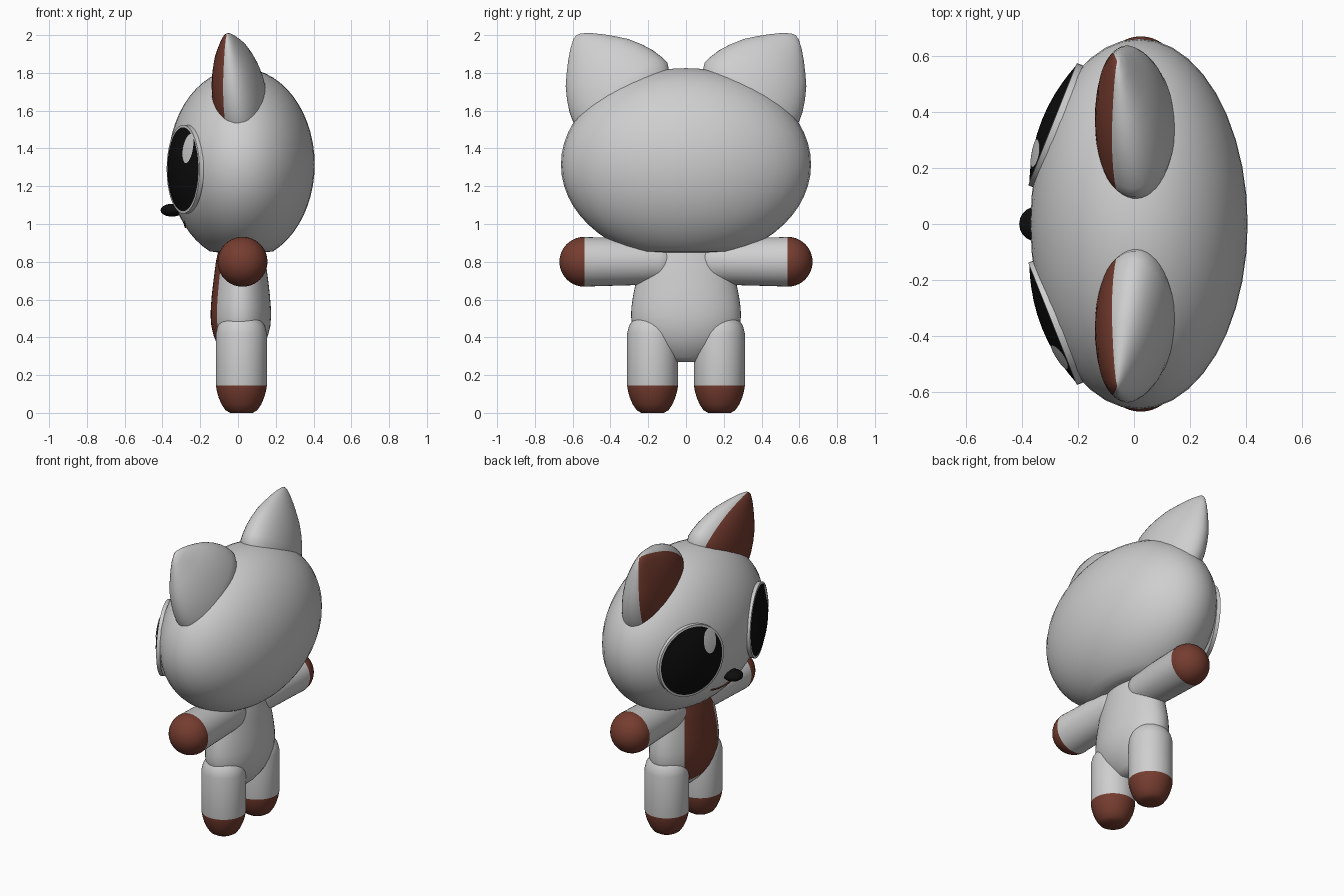
import bpy, bmesh, math
from mathutils import Matrix, Vector

if "Cube" in bpy.data.objects:
    bpy.data.objects.remove(bpy.data.objects["Cube"])


def material(name, rgb):
    m = bpy.data.materials.new(name)
    m.diffuse_color = (*rgb, 1)
    m.use_nodes = True
    m.node_tree.nodes["Principled BSDF"].inputs["Base Color"].default_value = m.diffuse_color
    return m


GREY = material("pale_grey", (0.62, 0.62, 0.62))
BROWN = material("red_brown", (0.18, 0.046, 0.029))
BLACK = material("black", (0.004, 0.004, 0.004))


def finish(name, bm, mats, angle=50):
    bmesh.ops.recalc_face_normals(bm, faces=bm.faces)
    me = bpy.data.meshes.new(name)
    bm.to_mesh(me)
    bm.free()
    for m in mats:
        me.materials.append(m)
    ob = bpy.data.objects.new(name, me)
    bpy.context.collection.objects.link(ob)
    bpy.ops.object.select_all(action='DESELECT')
    ob.select_set(True)
    bpy.context.view_layer.objects.active = ob
    bpy.ops.object.shade_smooth_by_angle(angle=math.radians(angle))
    return ob


def lathe(name, profile, matrix, mats, rule=None, seg=40):
    """Revolve (radius, height) points about local z; rule picks a material."""
    bm = bmesh.new()
    rings = []
    for r, h in profile:
        if r < 1e-6:
            rings.append([bm.verts.new((0, 0, h))] * seg)
        else:
            rings.append([bm.verts.new((r * math.cos(2 * math.pi * i / seg),
                                        r * math.sin(2 * math.pi * i / seg), h))
                          for i in range(seg)])
    for a, b in zip(rings, rings[1:]):
        for i in range(seg):
            j = (i + 1) % seg
            vs = list(dict.fromkeys((a[i], a[j], b[j], b[i])))
            if len(vs) > 2:
                f = bm.faces.new(vs)
                if rule:
                    f.material_index = rule(f.calc_center_median())
    bm.transform(matrix)
    return finish(name, bm, mats)


def frame(x, y, z, origin):
    m = Matrix((x, y, z)).transposed().to_4x4()
    m.translation = origin
    return m


# Head: wide ellipsoid with a flattened underside
HC, HR = Vector((0.018, 0, 1.315)), Vector((0.388, 0.662, 0.51))
bm = bmesh.new()
bmesh.ops.create_uvsphere(bm, u_segments=40, v_segments=28, radius=1)
for v in bm.verts:
    v.co = Vector(a * b for a, b in zip(v.co, HR)) + HC
    v.co.z = max(v.co.z, 0.85)
finish("head", bm, [GREY])


def face_x(y, z):
    """x of the front surface of the head."""
    return HC.x - HR.x * math.sqrt(1 - (y / HR.y) ** 2 - ((z - HC.z) / HR.z) ** 2)


# Torso with a brown belly patch
torso = [(0, .27), (.09, .27), (.14, .295), (.19, .33), (.23, .365), (.262, .41), (.284, .46),
         (.291, .51), (.289, .56), (.28, .62), (.268, .68), (.254, .74), (.24, .8), (.2, .9), (0, .9)]
lathe("torso", torso, frame((.55, 0, 0), (0, 1, 0), (0, 0, 1), (.015, 0, 0)), [GREY, BROWN],
      lambda c: int(-c.x > .79 * math.hypot(c.x, c.y) and c.z > .345), 48)

leg = [(0, 0), (.06, 0), (.085, .015), (.105, .045), (.12, .08), (.13, .115), (.135, .145),
       (.135, .42), (.125, .46), (.1, .5), (.06, .53), (0, .54)]
arm = [(0, 0), (.06, .01), (.105, .05), (.12, .1), (.131, .49)]
arm += [(.132 * math.cos(t * math.pi / 20), .495 + .132 * math.sin(t * math.pi / 20)) for t in range(11)]
arm[-1] = (0, arm[-1][1])
ear = [(0, 0), (.28, 0), (.298, .04), (.292, .08), (.275, .14), (.247, .2), (.208, .265), (.165, .315),
       (.118, .365), (.07, .41), (.025, .443), (0, .45)]
EYE_R, EYE_H = .235, .045


def dome(r):
    return EYE_H * (1 - (r / EYE_R) ** 2)


eye = [(0, dome(0))] + [(r, dome(r)) for r in (.05, .1, .15, .19, .222)]
eye += [(.235, .004), (.235, -.02), (0, -.02)]

for s, side in ((1, "left"), (-1, "right")):
    # Legs with brown feet
    lathe("leg_" + side, leg, Matrix.Translation((.018, .177 * s, 0)), [GREY, BROWN],
          lambda c: int(c.z < .145))
    # Arms with brown paws
    lathe("arm_" + side, arm, frame((1, 0, 0), (0, 0, 1), (0, s, 0), (.024, .043 * s, .8)),
          [GREY, BROWN], lambda c: int(c.z > .495))
    # Ears: flattened pointed domes, brown inside
    axis = Vector((-.07, .255 * s, .34)).normalized()
    depth = Vector((-1, 0, 0))
    depth = (depth - axis * depth.dot(axis)).normalized()
    tip = Vector((-.06, .58 * s, 2.0))
    lathe("ear_" + side, ear, frame(depth * .48, axis.cross(depth), axis, tip - axis * .45),
          [GREY, BROWN], lambda c: int(c.x > .5 * math.hypot(c.x, c.y)), 48)
    # Eyes: shallow black domes with a grey rim
    across = Vector((.37, .93 * s, 0)).normalized()
    out = Vector((-.93, .37 * s, 0)).normalized()
    place = frame(across, (0, 0, 1), out, (-.287, .355 * s, 1.29))
    lathe("eye_" + side, eye, place, [BLACK, GREY],
          lambda c: int(math.hypot(c.x, c.y) > .215 or c.z < 0), 48)
    # Eye glints follow the dome, both shifted the same way
    bm = bmesh.new()
    bmesh.ops.create_grid(bm, x_segments=12, y_segments=12, size=1)
    for v in bm.verts:
        x, y = v.co.x, v.co.y
        u = -.12 * s + .05 * x * math.sqrt(1 - y * y / 2)
        w = .11 + .078 * y * math.sqrt(1 - x * x / 2)
        v.co = (u, w, dome(math.hypot(u, w)) + .004)
    bm.transform(place)
    finish("eye_glint_" + side, bm, [GREY])

# Nose
bm = bmesh.new()
bmesh.ops.create_uvsphere(bm, u_segments=20, v_segments=12, radius=1)
bm.transform(Matrix.Translation((-.35, 0, 1.073)) @ Matrix.Diagonal((.06, .062, .034, 1)))
finish("nose", bm, [BLACK])

# Mouth: thin curved line lying on the face
cu = bpy.data.curves.new("mouth", 'CURVE')
cu.dimensions = '3D'
cu.bevel_depth = .006
cu.bevel_resolution = 2
sp = cu.splines.new('POLY')
sp.points.add(16)
for i, p in enumerate(sp.points):
    y = -.14 + .28 * i / 16
    z = .985 + .025 * (y / .14) ** 2
    p.co = (face_x(y, z), y, z, 1)
cu.materials.append(BROWN)
bpy.context.collection.objects.link(bpy.data.objects.new("mouth", cu))
